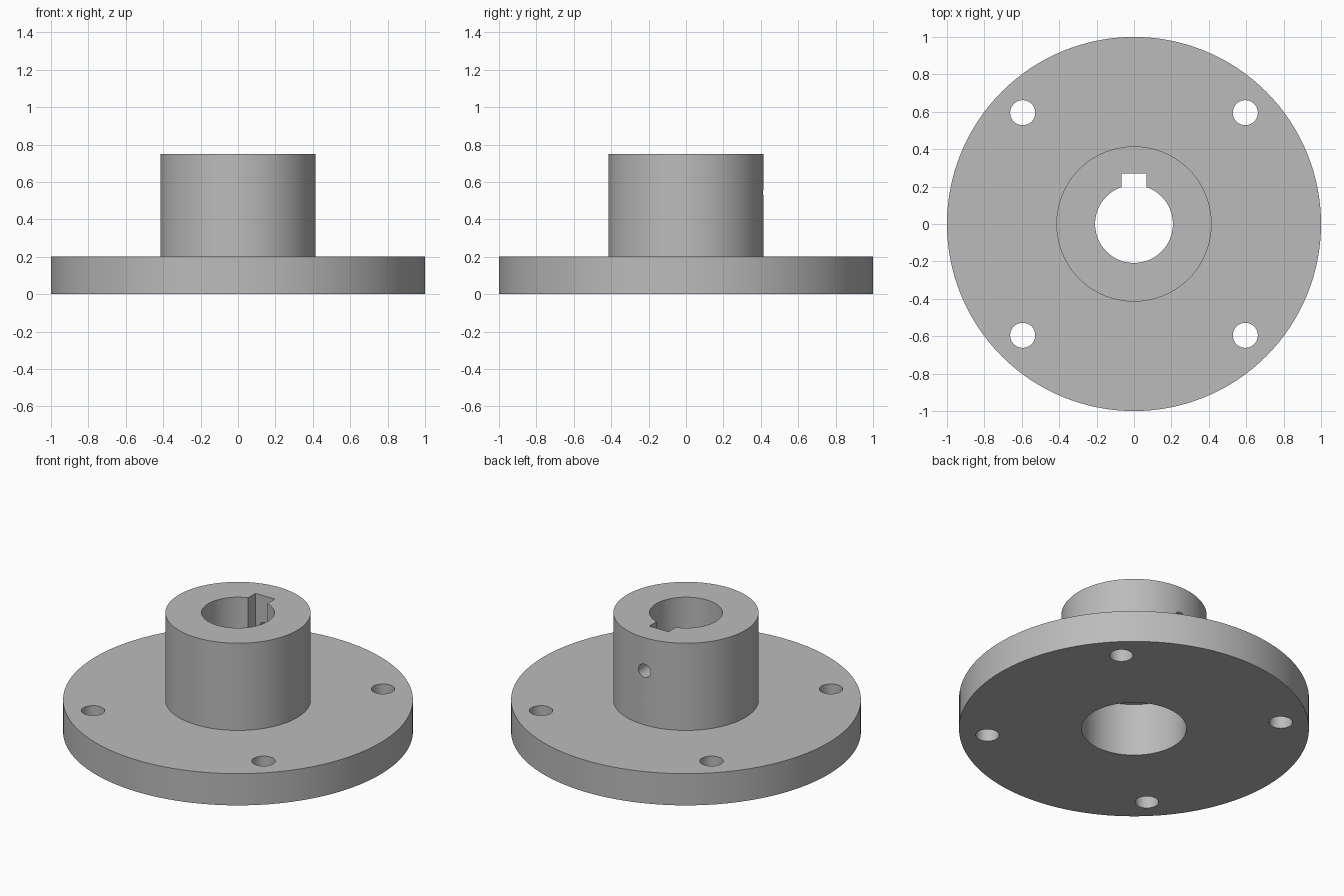
import bpy
import bmesh
from math import pi, radians
from mathutils import Matrix

cube = bpy.data.objects.get("Cube")
if cube:
    bpy.data.objects.remove(cube, do_unlink=True)

FLANGE_R, FLANGE_H = 1.0, 0.2
HUB_R, HUB_TOP = 0.415, 0.75
BORE_R = 0.208
RECESS_R, RECESS_H = 0.3, 0.333
KEY_HALF, KEY_Y = 0.067, 0.27
BOLT_XY, BOLT_R = 0.595, 0.067
SCREW_R, SCREW_Z = 0.042, 0.542

steel = bpy.data.materials.new("grey steel")
steel.use_nodes = True
colour = (0.5, 0.5, 0.5, 1)
steel.diffuse_color = colour
steel.node_tree.nodes["Principled BSDF"].inputs["Base Color"].default_value = colour


def make_object(name, bm):
    bmesh.ops.recalc_face_normals(bm, faces=bm.faces)
    mesh = bpy.data.meshes.new(name)
    bm.to_mesh(mesh)
    bm.free()
    obj = bpy.data.objects.new(name, mesh)
    bpy.context.collection.objects.link(obj)
    return obj


def rod(name, radius, length, matrix):
    bm = bmesh.new()
    bmesh.ops.create_cone(bm, cap_ends=True, segments=48, radius1=radius,
                          radius2=radius, depth=length, matrix=matrix)
    return make_object(name, bm)


# Flanged hub: one turned cross-section with bore and recess underneath
profile = [(RECESS_R, 0), (FLANGE_R, 0), (FLANGE_R, FLANGE_H), (HUB_R, FLANGE_H),
           (HUB_R, HUB_TOP), (BORE_R, HUB_TOP), (BORE_R, RECESS_H), (RECESS_R, RECESS_H)]
bm = bmesh.new()
verts = [bm.verts.new((r, 0, z)) for r, z in profile]
edges = [bm.edges.new((v, verts[(i + 1) % len(verts)])) for i, v in enumerate(verts)]
bmesh.ops.spin(bm, geom=verts + edges, cent=(0, 0, 0), axis=(0, 0, 1),
               angle=2 * pi, steps=128, use_merge=True)
bmesh.ops.remove_doubles(bm, verts=bm.verts, dist=0.0001)
hub = make_object("flanged_hub", bm)
hub.data.materials.append(steel)

# Cutters: four bolt holes, keyway slot, set screw hole
cutters = [rod("bolt_hole_cutter", BOLT_R, 1, Matrix.Translation((sx * BOLT_XY, sy * BOLT_XY, 0)))
           for sx in (-1, 1) for sy in (-1, 1)]

bm = bmesh.new()
slot_bottom = RECESS_H - 0.1
bmesh.ops.create_cube(bm, size=1, matrix=Matrix.Translation((0, KEY_Y / 2, (slot_bottom + 1) / 2))
                      @ Matrix.Diagonal((2 * KEY_HALF, KEY_Y, 1 - slot_bottom, 1)))
cutters.append(make_object("keyway_cutter", bm))

cutters.append(rod("set_screw_cutter", SCREW_R, 0.4,
                   Matrix.Translation((0, 0.35, SCREW_Z)) @ Matrix.Rotation(pi / 2, 4, "X")))

# Cut, apply and discard the cutters
bpy.context.view_layer.objects.active = hub
for cutter in cutters:
    cutter.hide_render = True
    mod = hub.modifiers.new(cutter.name, "BOOLEAN")
    mod.operation = "DIFFERENCE"
    mod.solver = "EXACT"
    mod.object = cutter
    bpy.ops.object.modifier_apply(modifier=mod.name)
    bpy.data.objects.remove(cutter, do_unlink=True)

bpy.ops.object.select_all(action="DESELECT")
hub.select_set(True)
bpy.ops.object.shade_smooth_by_angle(angle=radians(30))
